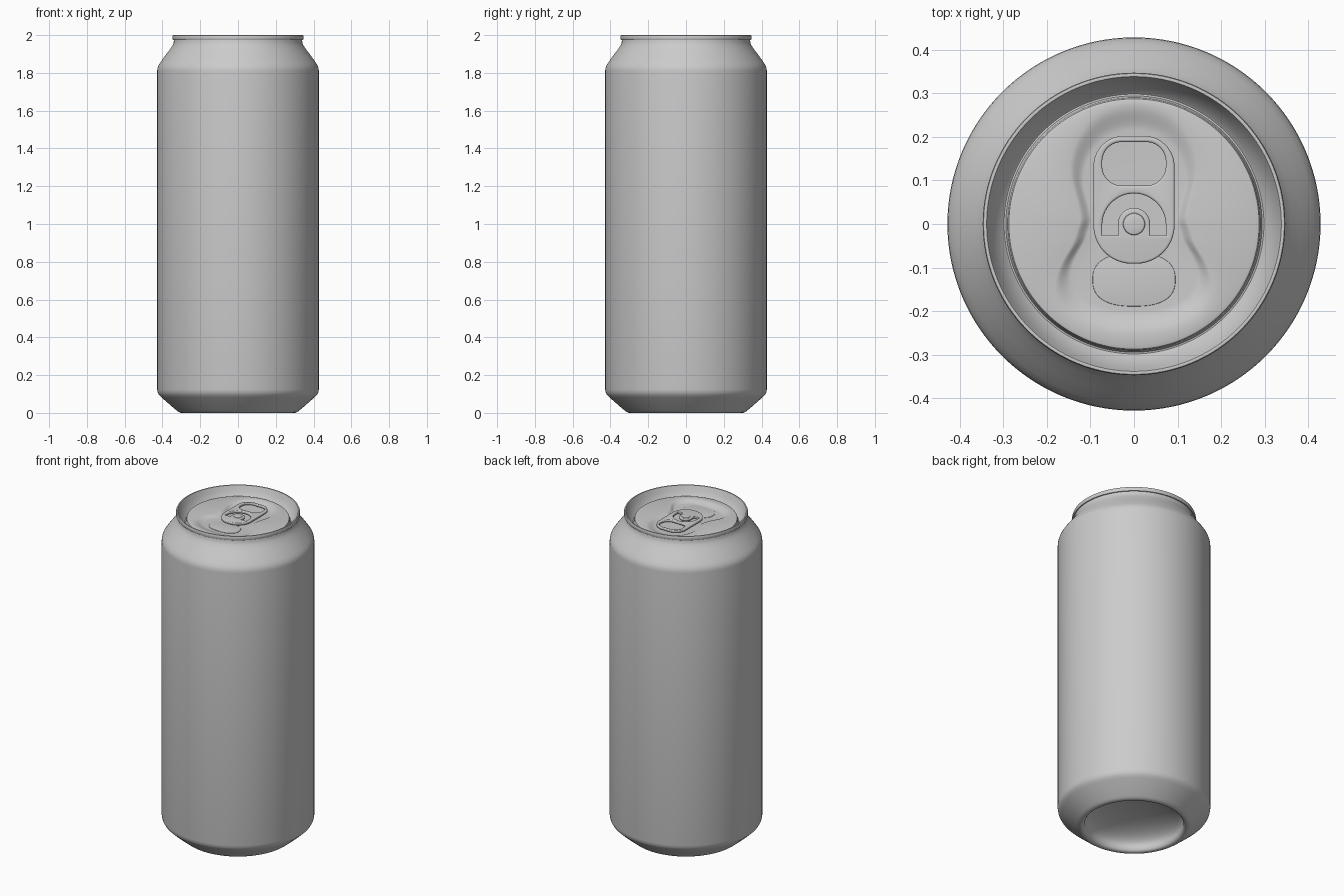
import bpy, bmesh
from math import sin, cos, pi, atan2, hypot, radians, copysign

if "Cube" in bpy.data.objects:
    bpy.data.objects.remove(bpy.data.objects["Cube"])

N = 128
ANG = [2 * pi * i / N for i in range(N)]


def finish(ob, angle=35):
    bpy.ops.object.select_all(action='DESELECT')
    ob.select_set(True)
    bpy.context.view_layer.objects.active = ob
    bpy.ops.object.shade_smooth_by_angle(angle=radians(angle))


def skin(name, loops, cap_start=False, cap_end=False):
    """Bridge a list of (radius per angle, z) loops into one surface."""
    bm = bmesh.new()
    rings = [[bm.verts.new((r * cos(a), r * sin(a), z)) for r, a in zip(rs, ANG)]
             for rs, z in loops]
    for a, b in zip(rings, rings[1:]):
        for i in range(N):
            j = (i + 1) % N
            bm.faces.new((a[i], a[j], b[j], b[i]))
    if cap_start:
        bm.faces.new(rings[0][::-1])
    if cap_end:
        bm.faces.new(rings[-1])
    me = bpy.data.meshes.new(name)
    bm.to_mesh(me)
    bm.free()
    ob = bpy.data.objects.new(name, me)
    bpy.context.collection.objects.link(ob)
    finish(ob)
    return ob


def circle(r, z):
    return [r] * N, z


def plate(name, outlines, z, extrude, bevel):
    """Flat plate with holes, rounded edges, from 2D outlines."""
    cu = bpy.data.curves.new(name, 'CURVE')
    cu.dimensions, cu.fill_mode = '2D', 'BOTH'
    cu.extrude, cu.bevel_depth, cu.offset, cu.bevel_resolution = extrude, bevel, -bevel, 3
    for pts in outlines:
        sp = cu.splines.new('POLY')
        sp.points.add(len(pts) - 1)
        for p, (x, y) in zip(sp.points, pts):
            p.co = (x, y, 0, 1)
        sp.use_cyclic_u = True
    ob = bpy.data.objects.new(name, cu)
    ob.location.z = z
    bpy.context.collection.objects.link(ob)
    bpy.ops.object.select_all(action='DESELECT')
    ob.select_set(True)
    bpy.context.view_layer.objects.active = ob
    bpy.ops.object.convert(target='MESH')
    ob = bpy.context.object
    bm = bmesh.new()
    bm.from_mesh(ob.data)
    bmesh.ops.remove_doubles(bm, verts=bm.verts, dist=1e-5)
    bmesh.ops.recalc_face_normals(bm, faces=bm.faces)
    bm.to_mesh(ob.data)
    bm.free()
    finish(ob)
    return ob


def arc(cx, cy, r, a0, a1, n=20):
    return [(cx + r * cos(radians(a0 + (a1 - a0) * i / n)),
             cy + r * sin(radians(a0 + (a1 - a0) * i / n))) for i in range(n + 1)]


def rounded_rect(x, y0, y1, r_low, r_top):
    return (arc(x - r_low, y0 + r_low, r_low, 270, 360) + arc(x - r_top, y1 - r_top, r_top, 0, 90)
            + arc(r_top - x, y1 - r_top, r_top, 90, 180) + arc(r_low - x, y0 + r_low, r_low, 180, 270))


# Can body: domed base, foot, wall, shoulder and neck
dome = [(0.275 * sin(t), 0.025 + 0.095 * cos(t)) for t in [pi / 2 * i / 12 for i in range(1, 13)]]
wall = [(0.279, 0.01), (0.287, 0.002), (0.296, 0), (0.306, 0.001), (0.316, 0.006), (0.326, 0.014),
        (0.35, 0.034), (0.405, 0.082), (0.418, 0.095), (0.425, 0.108), (0.428, 0.125),
        (0.428, 1.81), (0.4265, 1.825), (0.421, 1.84), (0.411, 1.856), (0.385, 1.892),
        (0.36, 1.925), (0.347, 1.945), (0.341, 1.958), (0.339, 1.975)]
skin("can_body", [circle(r, z) for r, z in dome + wall], cap_start=True)

# Pear-shaped recess outline, as radius against angle from +y
half = [(0, .27), (.08, .25), (.13, .19), (.145, .12), (.128, .06), (.117, .01), (.135, -.05),
        (.17, -.1), (.182, -.15), (.16, -.205), (.09, -.238), (0, -.247)]
polar = [(atan2(x, y), hypot(x, y)) for x, y in half]


def pear_radius(a):
    t = abs(atan2(cos(a), sin(a)))
    for (t0, r0), (t1, r1) in zip(polar, polar[1:]):
        if t <= t1 + 1e-9:
            return r0 + (r1 - r0) * (t - t0) / (t1 - t0)
    return polar[-1][1]


pear = [pear_radius(a) for a in ANG]
for _ in range(6):
    pear = [(pear[i - 1] + 2 * pear[i] + pear[(i + 1) % N]) / 4 for i in range(N)]

# Lid: rolled rim, countersink groove, panel and recess
rim = [(0.339, 1.975), (0.345, 1.975), (0.347, 1.979), (0.347, 1.994), (0.345, 1.999), (0.342, 2.0),
       (0.338, 1.999), (0.336, 1.995), (0.329, 1.968), (0.302, 1.926), (0.298, 1.923),
       (0.294, 1.924), (0.292, 1.928), (0.290, 1.948), (0.287, 1.954), (0.281, 1.956)]
TOP, DEPTH = 1.956, 0.014
recess = []
for i in range(9):
    s = i / 8
    recess.append(([r * (1.02 - 0.22 * s) for r in pear], TOP - DEPTH * s * s * (3 - 2 * s)))
recess.append(([r * 0.4 for r in pear], TOP - DEPTH))
skin("lid", [circle(r, z) for r, z in rim] + recess, cap_end=True)
FLOOR = TOP - DEPTH

# Scored mouth panel
mouth = [(0.095 * copysign(abs(cos(a)) ** 0.8, cos(a)),
          -0.128 + 0.061 * copysign(abs(sin(a)) ** 0.8, sin(a))) for a in ANG[::2]]
plate("mouth_panel", [mouth], FLOOR, 0.001, 0.0015)

# Pull tab with finger hole and C-shaped slot around the rivet tongue
slot = (arc(0, -0.003, 0.073, 0, 180, 32) + [(-0.073, -0.025), (-0.037, -0.025)]
        + arc(0, 0, 0.037, 180, 0) + [(0.037, -0.025), (0.073, -0.025)])
plate("pull_tab", [rounded_rect(0.093, -0.091, 0.202, 0.088, 0.07),
                   rounded_rect(0.073, 0.088, 0.188, 0.045, 0.045), slot],
      FLOOR + 0.015, 0.003, 0.005)

# Rivet
skin("rivet", [circle(r, FLOOR + z) for r, z in
               [(0.026, -0.002), (0.026, 0.022), (0.024, 0.0245), (0.018, 0.026), (0.008, 0.0265)]],
     cap_end=True)
